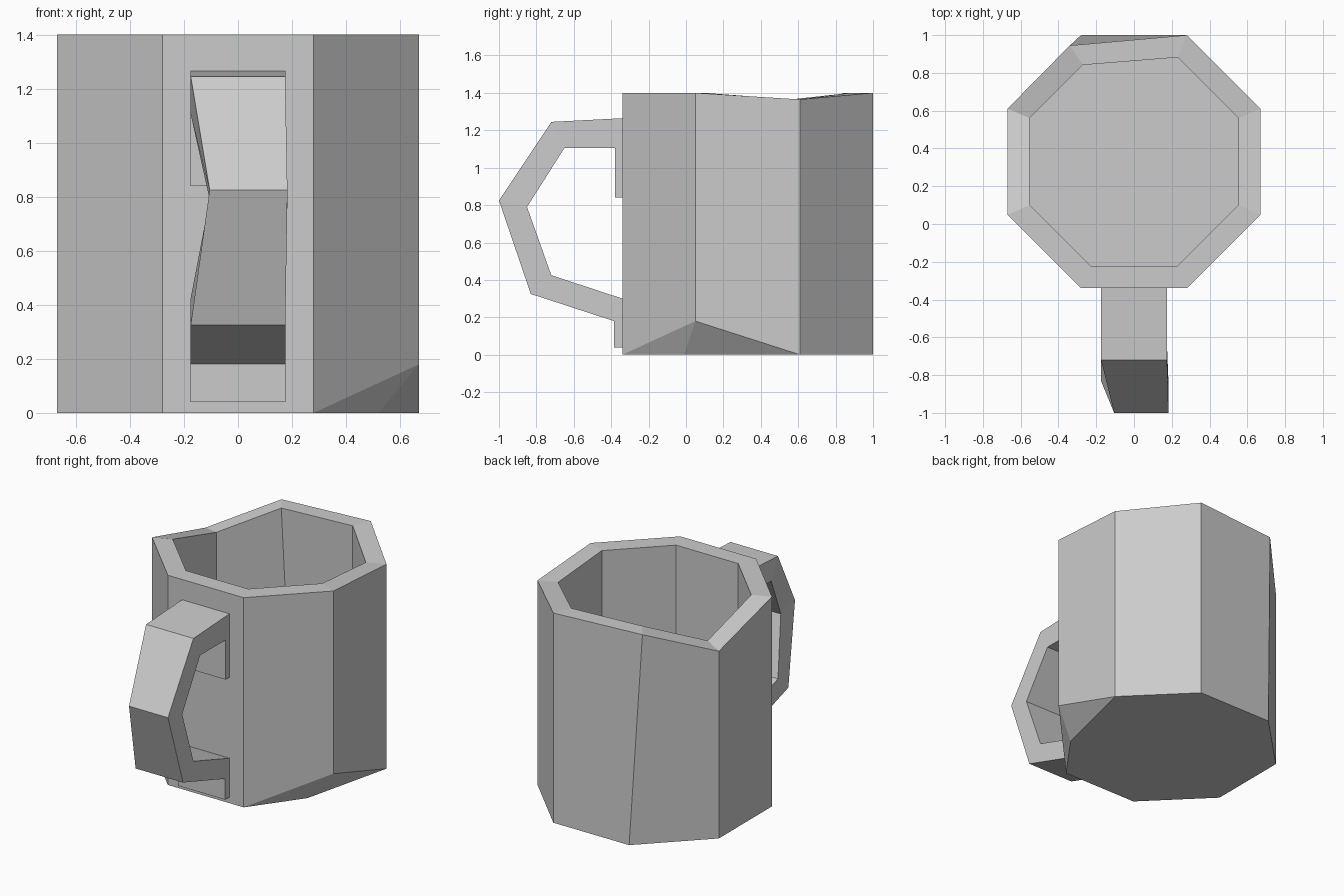
import bpy, bmesh
from mathutils import Vector

cube = bpy.data.objects.get("Cube")
if cube:
    bpy.data.objects.remove(cube, do_unlink=True)

clay = bpy.data.materials.new("grey_clay")
clay.use_nodes = True
grey = (0.6, 0.6, 0.6, 1)
clay.diffuse_color = grey
clay.node_tree.nodes["Principled BSDF"].inputs["Base Color"].default_value = grey

CENTRE_Y = 0.33


def octagon(long, short, z):
    """Octagon in order, starting at the front right corner, going anticlockwise."""
    corners = [(short, -long), (long, -short), (long, short), (short, long),
               (-short, long), (-long, short), (-long, -short), (-short, -long)]
    return [Vector((x, y + CENTRE_Y, z)) for x, y in corners]


def add_ring(bm, points):
    return [bm.verts.new(p) for p in points]


def bridge(bm, a, b):
    n = len(a)
    for i in range(n):
        j = (i + 1) % n
        bm.faces.new((a[i], a[j], b[j], b[i]))


def finish(bm, name):
    bmesh.ops.recalc_face_normals(bm, faces=bm.faces)
    mesh = bpy.data.meshes.new(name)
    bm.to_mesh(mesh)
    bm.free()
    mesh.materials.append(clay)
    obj = bpy.data.objects.new(name, mesh)
    bpy.context.collection.objects.link(obj)
    return obj


# Cup: eight walls, rim, hollow inside and floor
low = octagon(0.67, 0.28, 0)
top = octagon(0.67, 0.28, 1.4)
rim = octagon(0.552, 0.23, 1.4)
floor = octagon(0.552, 0.23, 0.12)

# Dents in the rim
top[2].z = rim[2].z = 1.365
top[5].z, rim[5].z = 1.25, 1.27
top[4] += Vector((-0.06, -0.055, 0))
rim[4] += Vector((-0.04, -0.04, 0))

# Chipped bottom corner
low[1].z = 0.18

bm = bmesh.new()
low, top, rim, floor = [add_ring(bm, r) for r in (low, top, rim, floor)]
for a, b in ((low, top), (top, rim), (rim, floor)):
    bridge(bm, a, b)
bm.faces.new(floor)
chip = bm.verts.new((0.52, -0.01, 0))
bm.faces.new([low[0], chip] + low[2:])
bm.faces.new((low[0], low[1], chip))
bm.faces.new((low[1], low[2], chip))
finish(bm, "cup")

# Handle: sections of outer (y, z), inner (y, z), right x, left x
sections = [
    ((-0.33, 1.265), (-0.33, 1.105), -0.175, 0.175),
    ((-0.72, 1.245), (-0.65, 1.105), -0.175, 0.175),
    ((-1.0, 0.825), (-0.85, 0.79), -0.105, 0.183),
    ((-0.83, 0.325), (-0.72, 0.425), -0.175, 0.175),
    ((-0.385, 0.18), (-0.385, 0.315), -0.175, 0.175),
    ((-0.33, 0.18), (-0.33, 0.297), -0.175, 0.175),
]
bm = bmesh.new()
rings = [add_ring(bm, [(x0, *out), (x1, *out), (x1, *inn), (x0, *inn)])
         for out, inn, x0, x1 in sections]
for a, b in zip(rings, rings[1:]):
    bridge(bm, a, b)
bm.faces.new(rings[0])
bm.faces.new(rings[-1])
finish(bm, "handle")

# Mounting plates where the handle meets the cup
for name, y, z0, z1 in (("upper_handle_plate", -0.38, 0.84, 1.105),
                        ("lower_handle_plate", -0.385, 0.04, 0.18)):
    bm = bmesh.new()
    rings = [add_ring(bm, [(-0.175, y, z), (0.175, y, z), (0.175, -0.33, z), (-0.175, -0.33, z)])
             for z in (z0, z1)]
    bridge(bm, *rings)
    for ring in rings:
        bm.faces.new(ring)
    finish(bm, name)
